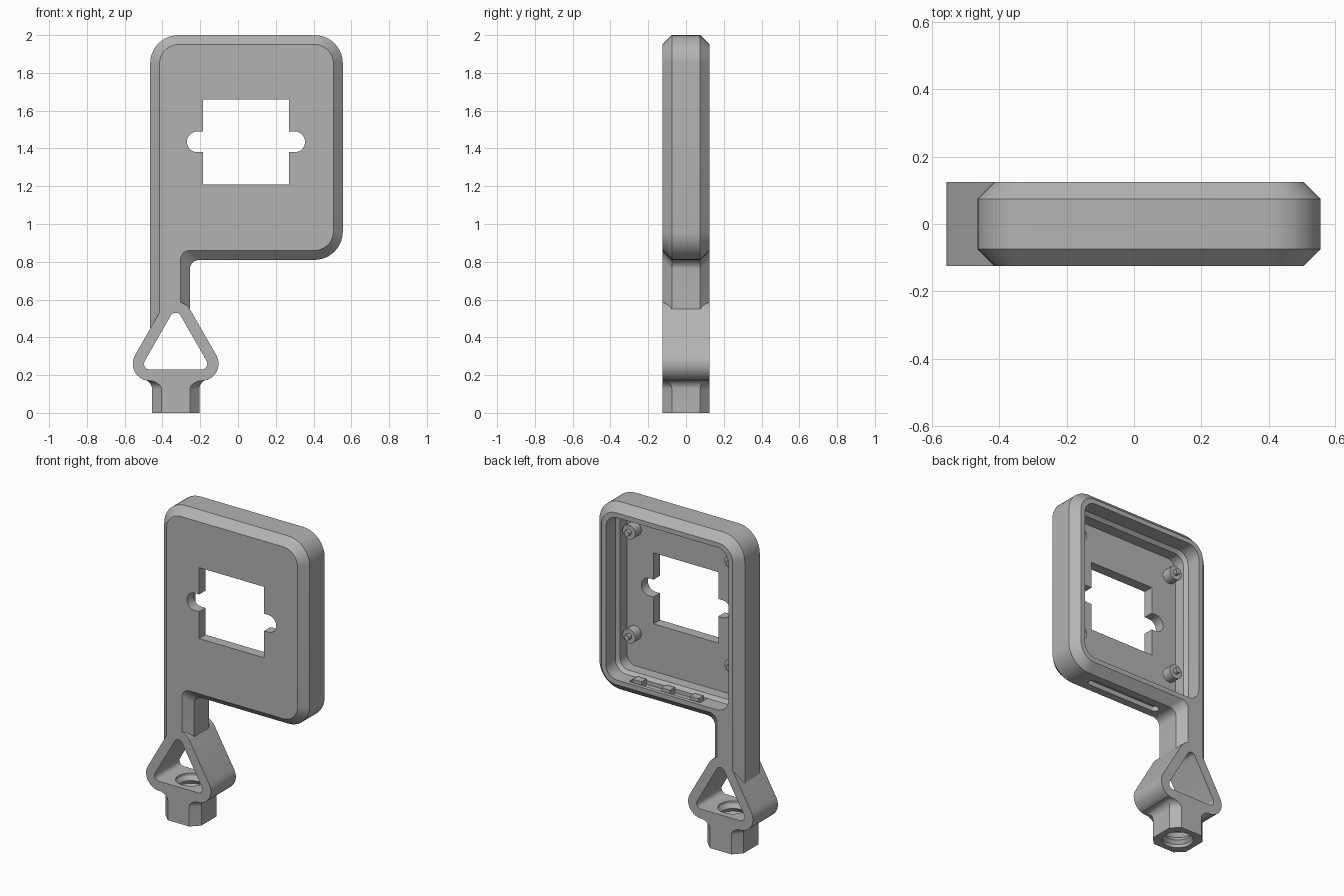
import bpy, bmesh
from math import sin, cos, pi, radians
from mathutils import Vector

if "Cube" in bpy.data.objects:
    bpy.data.objects.remove(bpy.data.objects["Cube"], do_unlink=True)

grey = bpy.data.materials.new("plain grey")
grey.use_nodes = True
grey.diffuse_color = (0.45, 0.45, 0.45, 1)
grey.node_tree.nodes["Principled BSDF"].inputs["Base Color"].default_value = (0.45, 0.45, 0.45, 1)


def loft(name, rings):
    """Closed solid through rings with equal point counts."""
    bm = bmesh.new()
    loops = [[bm.verts.new(p) for p in ring] for ring in rings]
    n = len(loops[0])
    for a, b in zip(loops, loops[1:]):
        for i in range(n):
            bm.faces.new((a[i], a[(i + 1) % n], b[(i + 1) % n], b[i]))
    bm.faces.new(loops[0])
    bm.faces.new(loops[-1])
    bmesh.ops.recalc_face_normals(bm, faces=bm.faces)
    mesh = bpy.data.meshes.new(name)
    bm.to_mesh(mesh)
    bm.free()
    mesh.materials.append(grey)
    ob = bpy.data.objects.new(name, mesh)
    bpy.context.collection.objects.link(ob)
    return ob


def rounded(corners, steps=10):
    """Outline from (x, z, radius) corners, each turned into an arc."""
    out = []
    for i, (x, z, r) in enumerate(corners):
        p = Vector((x, z))
        if r == 0:
            out.append(p)
            continue
        u = (Vector(corners[i - 1][:2]) - p).normalized()
        v = (Vector(corners[(i + 1) % len(corners)][:2]) - p).normalized()
        half = u.angle(v) / 2
        centre = p + (u + v).normalized() * r / sin(half)
        start = p + u * r / (sin(half) / cos(half)) - centre
        sweep = start.angle_signed(p + v * r / (sin(half) / cos(half)) - centre)
        for k in range(steps + 1):
            t = -sweep * k / steps
            out.append(centre + Vector((start.x * cos(t) - start.y * sin(t),
                                        start.x * sin(t) + start.y * cos(t))))
    return out


def at_y(outline, y):
    return [(p[0], y, p[1]) for p in outline]


def prism(name, corners, y0=-0.2, y1=0.2):
    o = rounded(corners)
    return loft(name, [at_y(o, y0), at_y(o, y1)])


def rect(x0, x1, z0, z1, r=0):
    return [(x0, z0, r), (x1, z0, r), (x1, z1, r), (x0, z1, r)]


def lathe(name, profile, x, y, z=0, vertical=True, n=40):
    """Turned solid; profile holds (radius, distance along axis)."""
    rings = []
    for r, h in profile:
        ring = [(r * cos(2 * pi * i / n), r * sin(2 * pi * i / n)) for i in range(n)]
        rings.append([(x + a, y + b, z + h) if vertical else (x + a, y + h, z + b) for a, b in ring])
    return loft(name, rings)


def combine(target, other, op):
    mod = target.modifiers.new(op.lower(), "BOOLEAN")
    mod.operation, mod.solver, mod.object = op, "EXACT", other
    bpy.context.view_layer.objects.active = target
    bpy.ops.object.modifier_apply(modifier=mod.name)
    bpy.data.objects.remove(other, do_unlink=True)


D = 0.125                      # half depth
L, R, B, T = -0.465, 0.555, 0.81, 2.0   # panel limits
NECK = -0.255
AXIS = -0.33                   # centre of the loop and socket


# Panel and neck share one chamfered outline
def panel_outline(d):
    r = 0.15 - d
    return rounded([(L + d, 0.45, 0), (NECK - d, 0.45, 0), (NECK - d, B + d, 0.05),
                    (R - d, B + d, r), (R - d, T - d, r), (L + d, T - d, r)])


frame = loft("frame", [at_y(panel_outline(d), y) for d, y in
                       ((0.05, -D), (0, -0.075), (0, 0.075), (0.05, D))])


# Hollow back with a sloped step inside
def cavity_outline(d):
    return rounded(rect(L + d, R - d, B + d, T - d, 0.16 - d))


combine(frame, loft("cavity_cutter", [at_y(cavity_outline(d), y) for d, y in
        ((0.1, -0.06), (0.1, 0.01), (0.08, 0.03), (0.08, 0.2))]), "DIFFERENCE")

# Window with a rounded slot on each side
combine(frame, prism("window_cutter", rect(-0.185, 0.27, 1.21, 1.66)), "DIFFERENCE")
combine(frame, prism("slot_cutter", rect(-0.27, 0.355, 1.38, 1.49, 0.0549)), "DIFFERENCE")

# Groove under the panel and latch recess in the bottom wall
groove = [(x, y) for x, y in rounded(rect(-0.18, 0.34, -0.025, 0.025, 0.0249))]
combine(frame, loft("groove_cutter", [[(x, y, z) for x, y in groove] for z in (0.75, 0.84)]), "DIFFERENCE")
combine(frame, prism("latch_cutter", rect(-0.17, 0.33, 0.865, 0.95), 0.03, 0.1), "DIFFERENCE")

# Triangular loop
def triangle(r):
    """Three corners placed so that every arc keeps the same centre."""
    half, low, high = 0.1375, 0.26, 0.5
    slope = Vector((half, high - low))
    sec = slope.length / half
    apex = high + r * sec
    foot = low - r
    reach = (apex - foot) * half / (high - low)
    return [(AXIS - reach, foot, r), (AXIS + reach, foot, r), (AXIS, apex, r)]


combine(frame, prism("loop", triangle(0.09), -D, D), "UNION")


# Chamfered socket post flaring into the loop
def post_ring(hw, c, z):
    pts = [(hw, c - D), (hw, D - c), (hw - c, D), (c - hw, D),
           (-hw, D - c), (-hw, c - D), (c - hw, -D), (hw - c, -D)]
    return [(AXIS + x, y, z) for x, y in pts]


rings = [post_ring(D, 0.05, 0)]
for k in range(9):
    t = k / 8 * pi / 2
    rings.append(post_ring(D + 0.045 * (1 - cos(t)), 0.05 - 0.045 * (1 - cos(t)), 0.125 + 0.05 * sin(t)))
rings.append(post_ring(0.17, 0.005, 0.215))
combine(frame, loft("post", rings), "UNION")
combine(frame, prism("loop_cutter", triangle(0.03)), "DIFFERENCE")

# Ridged bore through the socket
bore = [(0.09, -0.05), (0.09, 0.02)]
for k in range(4):
    bore += [(0.072, 0.04 + k * 0.05), (0.088, 0.065 + k * 0.05)]
bore.append((0.088, 0.3))
combine(frame, lathe("bore_cutter", bore, AXIS, 0), "DIFFERENCE")

# Standoffs with locating pins, and latch tabs
parts = [frame]
for side, x in (("left", 0.40), ("right", -0.315)):
    for level, z in (("lower", 1.12), ("upper", 1.78)):
        parts.append(lathe(f"standoff_{level}_{side}", [(0.045, -0.065), (0.045, 0), (0.018, 0), (0.018, 0.025)],
                           x, 0, z, vertical=False, n=24))
for i, x in enumerate((-0.12, 0.08, 0.28)):
    parts.append(prism(f"latch_tab_{i + 1}", rect(x - 0.03, x + 0.03, 0.86, 0.905), 0.04, 0.09))

# Crisp edges, smooth arcs
for ob in parts:
    bpy.ops.object.select_all(action="DESELECT")
    ob.select_set(True)
    bpy.context.view_layer.objects.active = ob
    bpy.ops.object.shade_smooth_by_angle(angle=radians(28))
